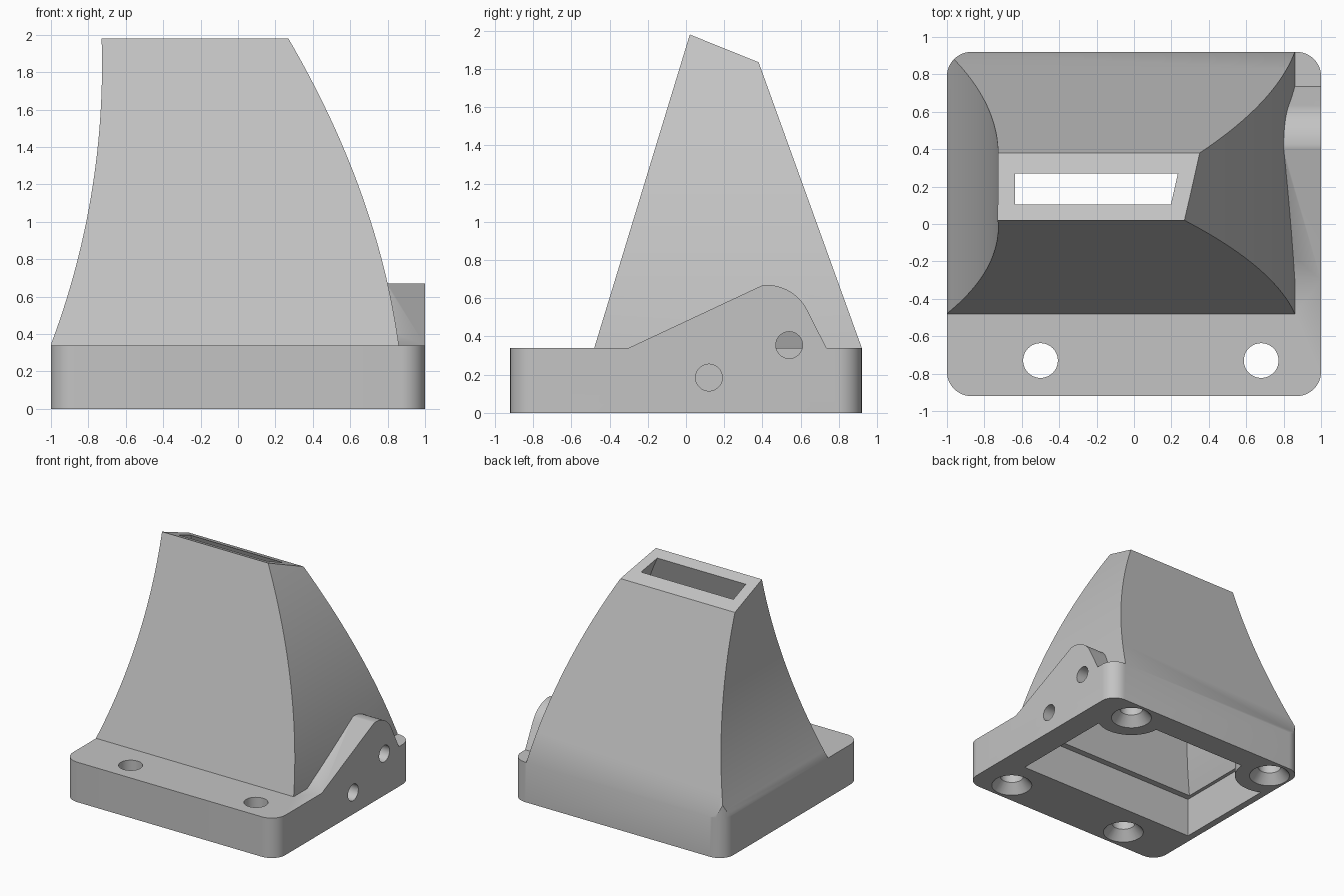
import bpy
import bmesh
from math import cos, sin, radians
from mathutils import Matrix, Vector

cube = bpy.data.objects.get("Cube")
if cube:
    bpy.data.objects.remove(cube, do_unlink=True)

grey = bpy.data.materials.new("plain_grey")
grey.use_nodes = True
grey.diffuse_color = (0.55, 0.55, 0.55, 1)
grey.node_tree.nodes["Principled BSDF"].inputs["Base Color"].default_value = (0.55, 0.55, 0.55, 1)


def finish(name, bm):
    bmesh.ops.recalc_face_normals(bm, faces=bm.faces)
    mesh = bpy.data.meshes.new(name)
    bm.to_mesh(mesh)
    bm.free()
    mesh.materials.append(grey)
    obj = bpy.data.objects.new(name, mesh)
    bpy.context.collection.objects.link(obj)
    return obj


def prism(name, profile, axis, low, high):
    """Extrude a 2D profile along the named axis."""
    place = {"x": lambda a, b: (low, a, b),
             "y": lambda a, b: (a, low, b),
             "z": lambda a, b: (a, b, low)}[axis]
    bm = bmesh.new()
    face = bm.faces.new([bm.verts.new(place(a, b)) for a, b in profile])
    moved = bmesh.ops.extrude_face_region(bm, geom=[face])["geom"]
    shift = Vector([(high - low) * (axis == k) for k in "xyz"])
    bmesh.ops.translate(bm, vec=shift, verts=[v for v in moved if isinstance(v, bmesh.types.BMVert)])
    return finish(name, bm)


def cylinder(name, centre, r1, r2, depth, axis="z"):
    """Cylinder or cone starting at centre and running along the axis."""
    turn = Matrix.Rotation(radians(90), 4, "Y") if axis == "x" else Matrix()
    bm = bmesh.new()
    bmesh.ops.create_cone(bm, cap_ends=True, segments=40, radius1=r1, radius2=r2, depth=depth,
                          matrix=Matrix.Translation(centre) @ turn @ Matrix.Translation((0, 0, depth / 2)))
    return finish(name, bm)


def combine(target, tool, operation):
    mod = target.modifiers.new(operation, "BOOLEAN")
    mod.operation = operation
    mod.solver = "EXACT"
    mod.object = tool
    bpy.context.view_layer.objects.active = target
    bpy.ops.object.modifier_apply(modifier=mod.name)
    bpy.data.objects.remove(tool, do_unlink=True)


def arc(cx, cy, r, start, end, steps):
    angles = [radians(start + (end - start) * i / steps) for i in range(steps + 1)]
    return [(cx + r * cos(a), cy + r * sin(a)) for a in angles]


BASE_TOP, X, Y, R = 0.34, 1.0, 0.92, 0.13


def left_x(z):
    return -0.727 - 4.23 + (4.23 ** 2 - (z - 1.84) ** 2) ** 0.5


def right_x(z):
    t = z - BASE_TOP
    return 0.86 - 0.137 * t - 0.136 * t * t


def side_curves(inset, top):
    zs = [BASE_TOP + (top - BASE_TOP) * i / 28 for i in range(29)]
    left = [(left_x(z) + inset, z) for z in zs]
    right = [(right_x(z) - inset, z) for z in reversed(zs)]
    return left + right


# Rounded base plate
outline = (arc(X - R, Y - R, R, 0, 90, 12) + arc(R - X, Y - R, R, 90, 180, 12)
           + arc(R - X, R - Y, R, 180, 270, 12) + arc(X - R, R - Y, R, 270, 360, 12))
body = prism("duct_mount", outline, "z", 0, BASE_TOP)

# Curved duct, trimmed to the rounded base corners
curves = [(-0.98, 0.3)] + side_curves(0, 2.05) + [(0.86, 0.3)]
duct = prism("duct", curves, "y", -1, 1)
slope = [(-0.48, 0.3), (-0.48, BASE_TOP), (0.02, 1.98), (0.38, 1.835), (Y, BASE_TOP), (0.9, 0.3)]
combine(duct, prism("duct_slope", slope, "x", -1.2, 1.2), "INTERSECT")
combine(duct, prism("duct_trim", outline, "z", 0.1, 2.2), "INTERSECT")
combine(body, duct, "UNION")

# Side lug
lug = [(-0.3, BASE_TOP), (-0.3, 0.25), (0.735, 0.25), (0.735, BASE_TOP)] + arc(0.42, 0.43, 0.24, 27, 94, 14)
combine(body, prism("side_lug", lug, "x", 0.785, X), "UNION")

# Lower cavity with round screw bosses left standing
FRONT_HOLES = [(-0.5, -0.73), (0.68, -0.73)]
BACK_HOLES = [(-0.82, 0.73), (0.64, 0.73)]
opening = [(-0.94, -0.44), (0.785, -0.44), (0.785, 0.71), (-0.94, 0.71)]
cavity = prism("lower_cavity", opening, "z", -0.1, BASE_TOP)
for x, y in BACK_HOLES:
    combine(cavity, cylinder("boss", (x, y, -0.2), 0.28, 0.28, 0.8), "DIFFERENCE")
combine(body, cavity, "DIFFERENCE")

# Upper cavity tapering to the outlet slot
flow = prism("upper_cavity", side_curves(0.092, 2.1), "y", -1, 1)
inner = [(-0.387, 0.335), (0.152, 2.1), (0.19, 2.1), (0.827, 0.335)]
combine(flow, prism("flow_slope", inner, "x", -1.2, 1.2), "INTERSECT")
combine(body, flow, "DIFFERENCE")

# Countersunk screw holes
for holes, depth in ((FRONT_HOLES, 0.6), (BACK_HOLES, 0.28)):
    for x, y in holes:
        combine(body, cylinder("screw_hole", (x, y, -0.02), 0.093, 0.093, depth), "DIFFERENCE")
        combine(body, cylinder("countersink", (x, y, -0.02), 0.18, 0.09, 0.103), "DIFFERENCE")

# Cross holes in the lug side
for y, z in ((0.12, 0.185), (0.54, 0.355)):
    combine(body, cylinder("cross_hole", (0.7, y, z), 0.07, 0.07, 0.4, "x"), "DIFFERENCE")

bpy.ops.object.select_all(action="DESELECT")
body.select_set(True)
bpy.context.view_layer.objects.active = body
bpy.ops.object.shade_smooth_by_angle(angle=radians(30))
